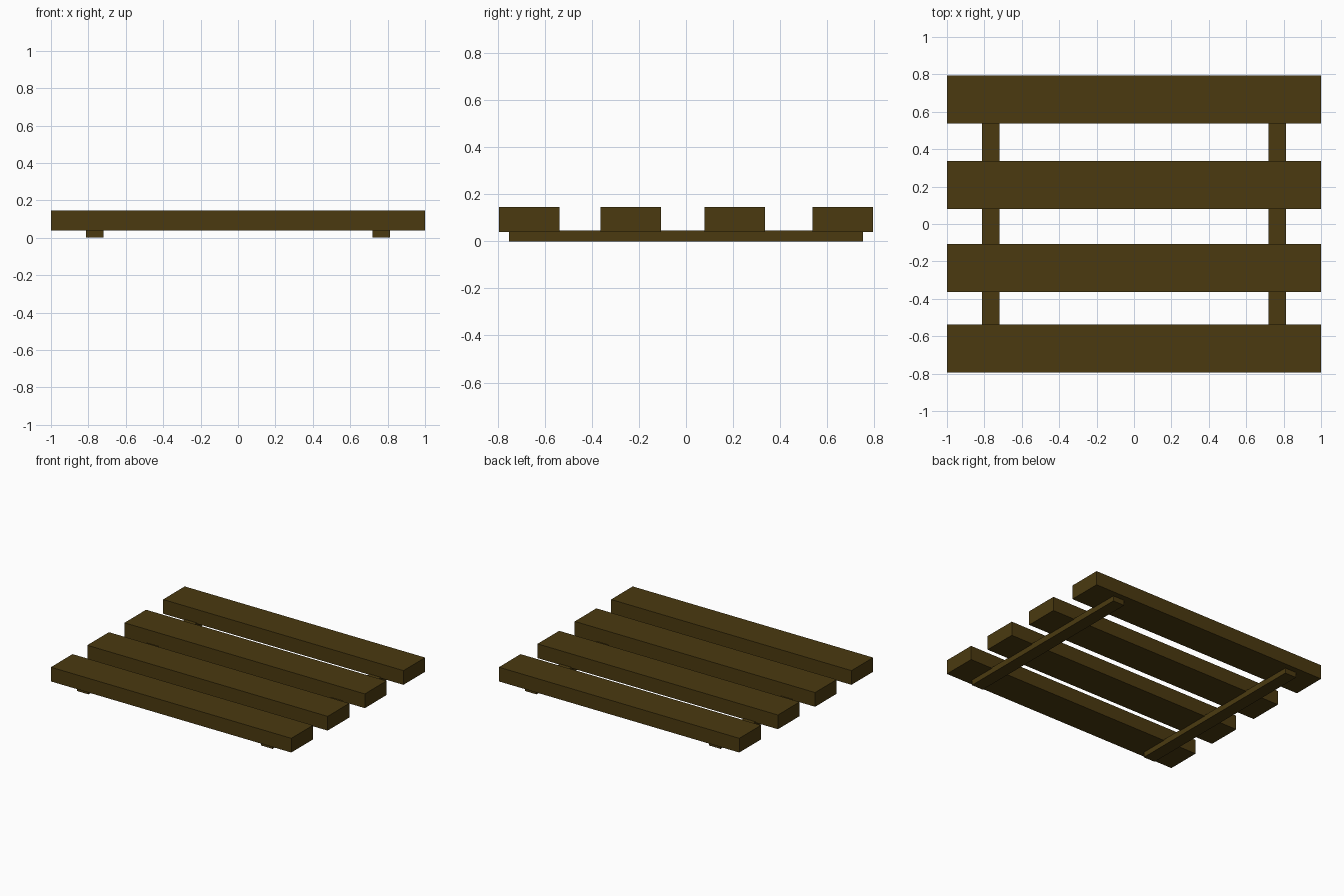
import bpy

if "Cube" in bpy.data.objects:
    bpy.data.objects.remove(bpy.data.objects["Cube"])

wood = bpy.data.materials.new("dark_wood")
wood.diffuse_color = (0.07, 0.042, 0.005, 1)
wood.use_nodes = True
wood.node_tree.nodes["Principled BSDF"].inputs["Base Color"].default_value = wood.diffuse_color


def box(name, x, y, z):
    """Box spanning the given (min, max) ranges."""
    spans = (x, y, z)
    bpy.ops.mesh.primitive_cube_add(size=1, location=[(a + b) / 2 for a, b in spans])
    ob = bpy.context.object
    ob.name = name
    ob.scale = [b - a for a, b in spans]
    bpy.ops.object.transform_apply(location=False, rotation=False, scale=True)
    ob.data.materials.append(wood)
    return ob


# Four slats, slightly unevenly spaced
SLAT_WIDTH = 0.257
for i, y in enumerate((-0.795, -0.363, 0.079, 0.538)):
    box(f"slat_{i + 1}", (-1, 1), (y, y + SLAT_WIDTH), (0.039, 0.146))

# Two thin rails underneath, let slightly into the slats
for side, x in (("left", -0.766), ("right", 0.766)):
    box(f"{side}_rail", (x - 0.048, x + 0.048), (-0.751, 0.751), (0, 0.045))
